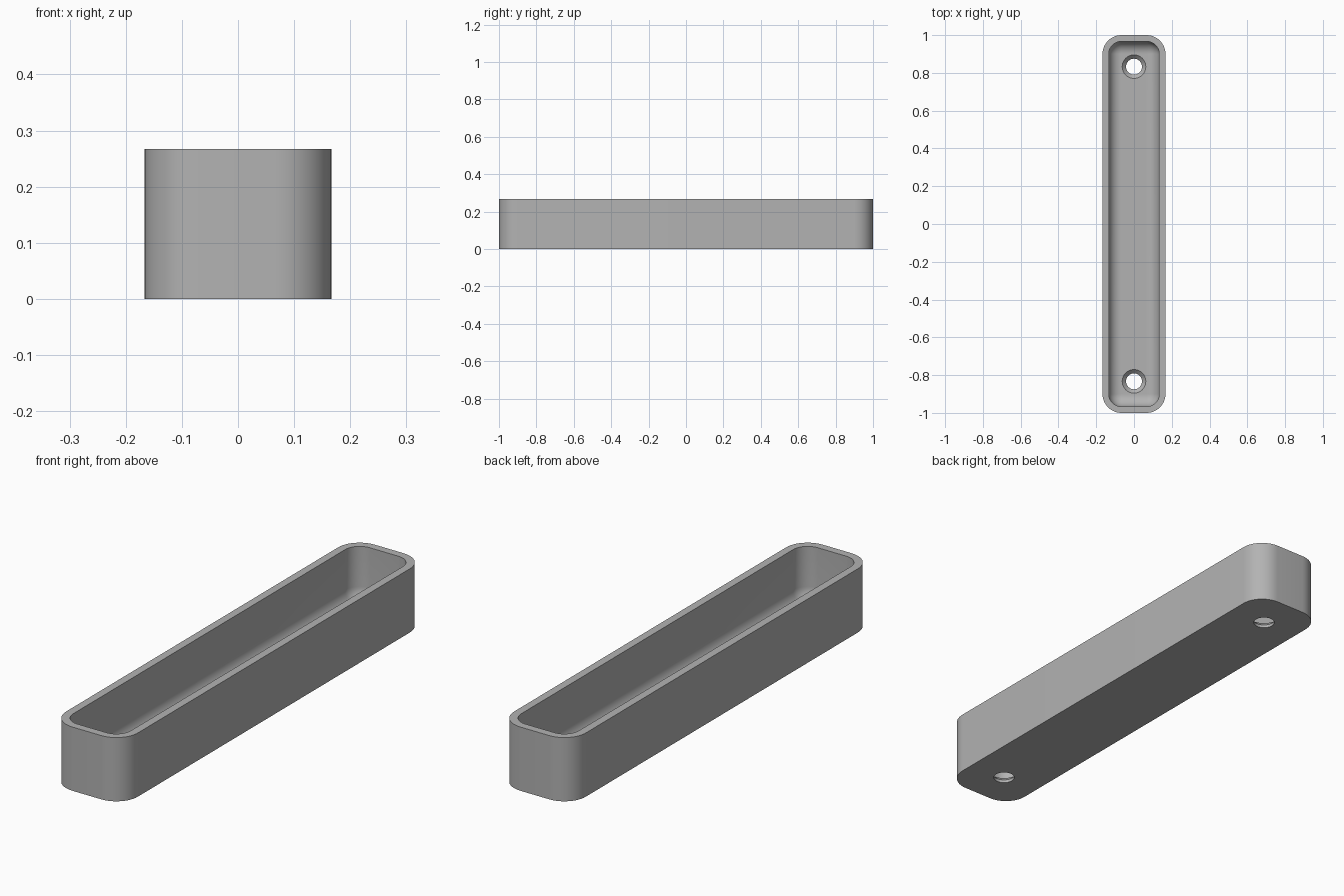
import bpy, bmesh
from math import sin, cos, pi, radians

cube = bpy.data.objects.get("Cube")
if cube:
    bpy.data.objects.remove(cube)

HALF_X, HALF_Y, HEIGHT = 1 / 6, 1.0, 0.267
WALL, FLOOR, CORNER, FILLET = 1 / 30, 1 / 30, 0.1, 0.065
HOLE_Y, HOLE_R, SINK_R = 0.833, 0.042, 0.083
STEPS = 12

grey = bpy.data.materials.new("grey")
grey.use_nodes = True
grey.diffuse_color = (0.45, 0.45, 0.45, 1)
grey.node_tree.nodes["Principled BSDF"].inputs["Base Color"].default_value = grey.diffuse_color


def rounded_ring(bm, inset, z):
    """Rounded rectangle, moved inwards by inset."""
    r = CORNER - inset
    ring = []
    for q, (sx, sy) in enumerate([(1, 1), (-1, 1), (-1, -1), (1, -1)]):
        for i in range(STEPS + 1):
            a = (q + i / STEPS) * pi / 2
            ring.append(bm.verts.new((sx * (HALF_X - CORNER) + r * cos(a),
                                      sy * (HALF_Y - CORNER) + r * sin(a), z)))
    return ring


def circle_ring(bm, y, r, z, n=48):
    return [bm.verts.new((r * cos(2 * pi * i / n), y + r * sin(2 * pi * i / n), z))
            for i in range(n)]


def loft(bm, rings):
    """Skin neighbouring rings and cap both ends."""
    for a, b in zip(rings, rings[1:]):
        for i in range(len(a)):
            j = (i + 1) % len(a)
            bm.faces.new((a[i], a[j], b[j], b[i]))
    bm.faces.new(rings[0])
    bm.faces.new(rings[-1])


def finish(bm, name):
    bmesh.ops.recalc_face_normals(bm, faces=bm.faces)
    mesh = bpy.data.meshes.new(name)
    bm.to_mesh(mesh)
    bm.free()
    mesh.materials.append(grey)
    obj = bpy.data.objects.new(name, mesh)
    bpy.context.collection.objects.link(obj)
    return obj


# Tray body: outer wall, flat rim, inner wall and filleted floor
bm = bmesh.new()
rings = [rounded_ring(bm, 0, 0), rounded_ring(bm, 0, HEIGHT), rounded_ring(bm, WALL, HEIGHT)]
for i in range(STEPS + 1):
    a = i / STEPS * pi / 2
    rings.append(rounded_ring(bm, WALL + FILLET * (1 - cos(a)), FLOOR + FILLET * (1 - sin(a))))
loft(bm, rings)
tray = finish(bm, "tray")

# Countersunk screw holes
bm = bmesh.new()
rise = SINK_R - HOLE_R
for y in (-HOLE_Y, HOLE_Y):
    loft(bm, [circle_ring(bm, y, HOLE_R, -0.05),
              circle_ring(bm, y, HOLE_R, FLOOR - rise * 0.5),
              circle_ring(bm, y, SINK_R, FLOOR + rise * 0.5),
              circle_ring(bm, y, SINK_R, FLOOR + 0.1)])
cutter = finish(bm, "screw_hole_cutter")
cutter.hide_render = True
cutter.hide_set(True)

cut = tray.modifiers.new("screw_holes", "BOOLEAN")
cut.operation = "DIFFERENCE"
cut.solver = "EXACT"
cut.object = cutter

bpy.context.view_layer.objects.active = tray
tray.select_set(True)
bpy.ops.object.modifier_apply(modifier=cut.name)
bpy.data.objects.remove(cutter)
bpy.ops.object.shade_smooth_by_angle(angle=radians(30))
